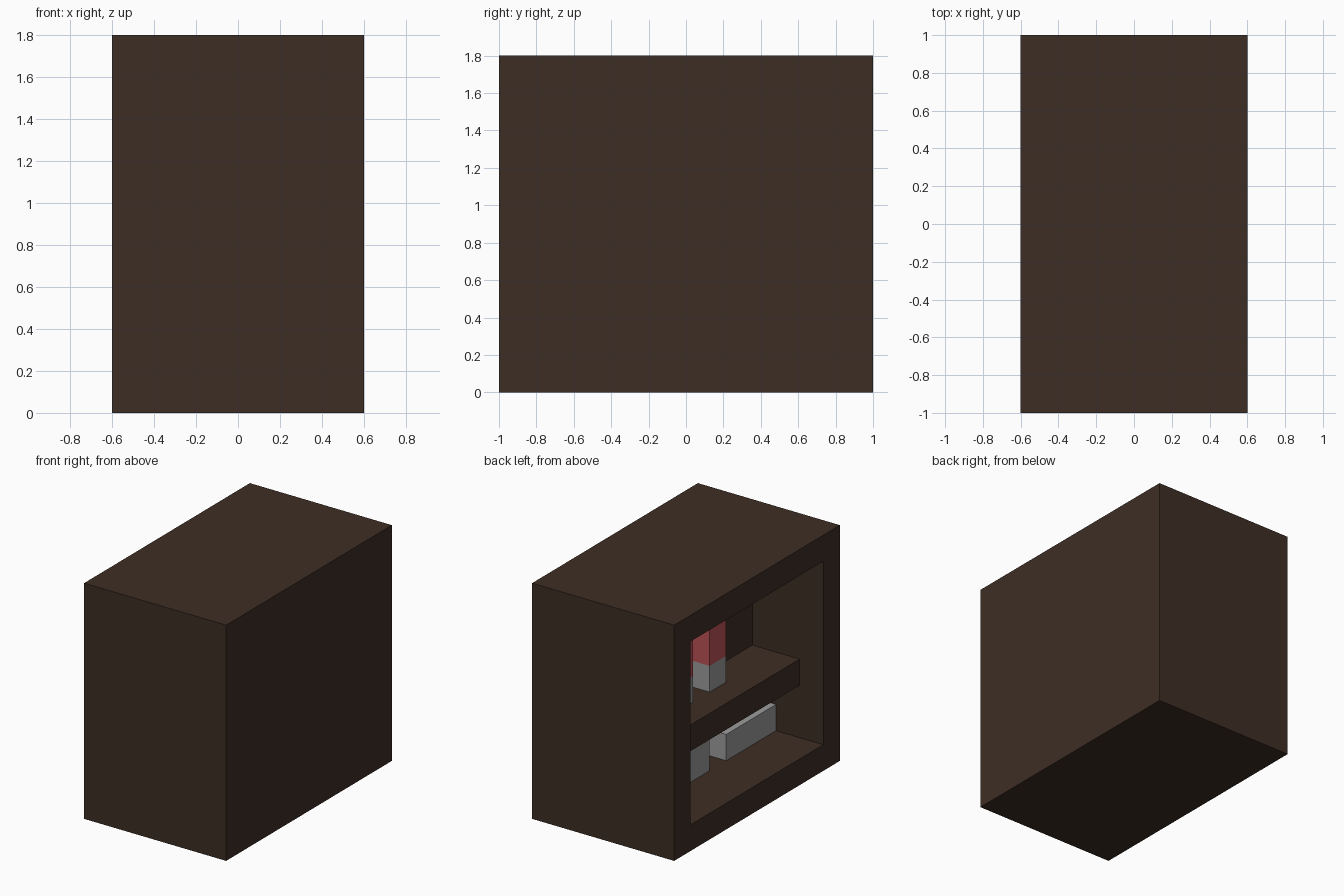
import bpy, bmesh
from mathutils import Vector

old = bpy.data.objects.get("Cube")
if old:
    bpy.data.objects.remove(old, do_unlink=True)


def material(name, rgb):
    mat = bpy.data.materials.new(name)
    mat.use_nodes = True
    color = (*rgb, 1.0)
    mat.diffuse_color = color
    mat.node_tree.nodes["Principled BSDF"].inputs["Base Color"].default_value = color
    return mat


wood = material("dark wood", (0.048, 0.027, 0.018))
grey = material("light grey", (0.33, 0.33, 0.33))
red = material("faded red", (0.49, 0.085, 0.095))


def box_mesh(low, high):
    """Closed box between two opposite corners."""
    low, high = Vector(low), Vector(high)
    bm = bmesh.new()
    bmesh.ops.create_cube(bm, size=1)
    bmesh.ops.scale(bm, vec=high - low, verts=bm.verts)
    bmesh.ops.translate(bm, vec=(low + high) / 2, verts=bm.verts)
    return bm


def finish(name, bm, *mats):
    bmesh.ops.recalc_face_normals(bm, faces=bm.faces)
    mesh = bpy.data.meshes.new(name)
    bm.to_mesh(mesh)
    bm.free()
    for mat in mats:
        mesh.materials.append(mat)
    obj = bpy.data.objects.new(name, mesh)
    bpy.context.collection.objects.link(obj)
    return obj


# Cabinet: solid block with a framed recess in one long side
bm = box_mesh((-0.6, -1, 0), (0.6, 1, 1.8))
bm.normal_update()
side = min(bm.faces, key=lambda f: f.calc_center_median().x)
bmesh.ops.inset_region(bm, faces=[side], thickness=0.2, use_even_offset=True)
recess = bmesh.ops.extrude_discrete_faces(bm, faces=[side])["faces"][0]
bmesh.ops.translate(bm, vec=(0.6, 0, 0), verts=recess.verts)
finish("cabinet", bm, wood)

# Shelf, set back from the opening
finish("shelf", box_mesh((-0.4, -0.8, 0.6), (0, 0.8, 0.8)), wood)

# Standing books on the shelf: grey foot, red upper part
for i, y in enumerate((-0.2, 0.2, 0.6)):
    bm = box_mesh((-0.2, y, 0.8), (0, y + 0.2, 1.4))
    bmesh.ops.bisect_plane(bm, geom=bm.verts[:] + bm.edges[:] + bm.faces[:],
                           plane_co=(0, 0, 1), plane_no=(0, 0, 1))
    for face in bm.faces:
        face.material_index = int(face.calc_center_median().z > 1)
    finish(f"standing_book_{i + 1}", bm, grey, red)

# Lower compartment: a tall block and a low lying one
finish("tall_block", box_mesh((-0.2, 0, 0.2), (0, 0.6, 0.6)), grey)
finish("lying_block", box_mesh((-0.2, -0.8, 0.2), (0, -0.2, 0.4)), grey)
